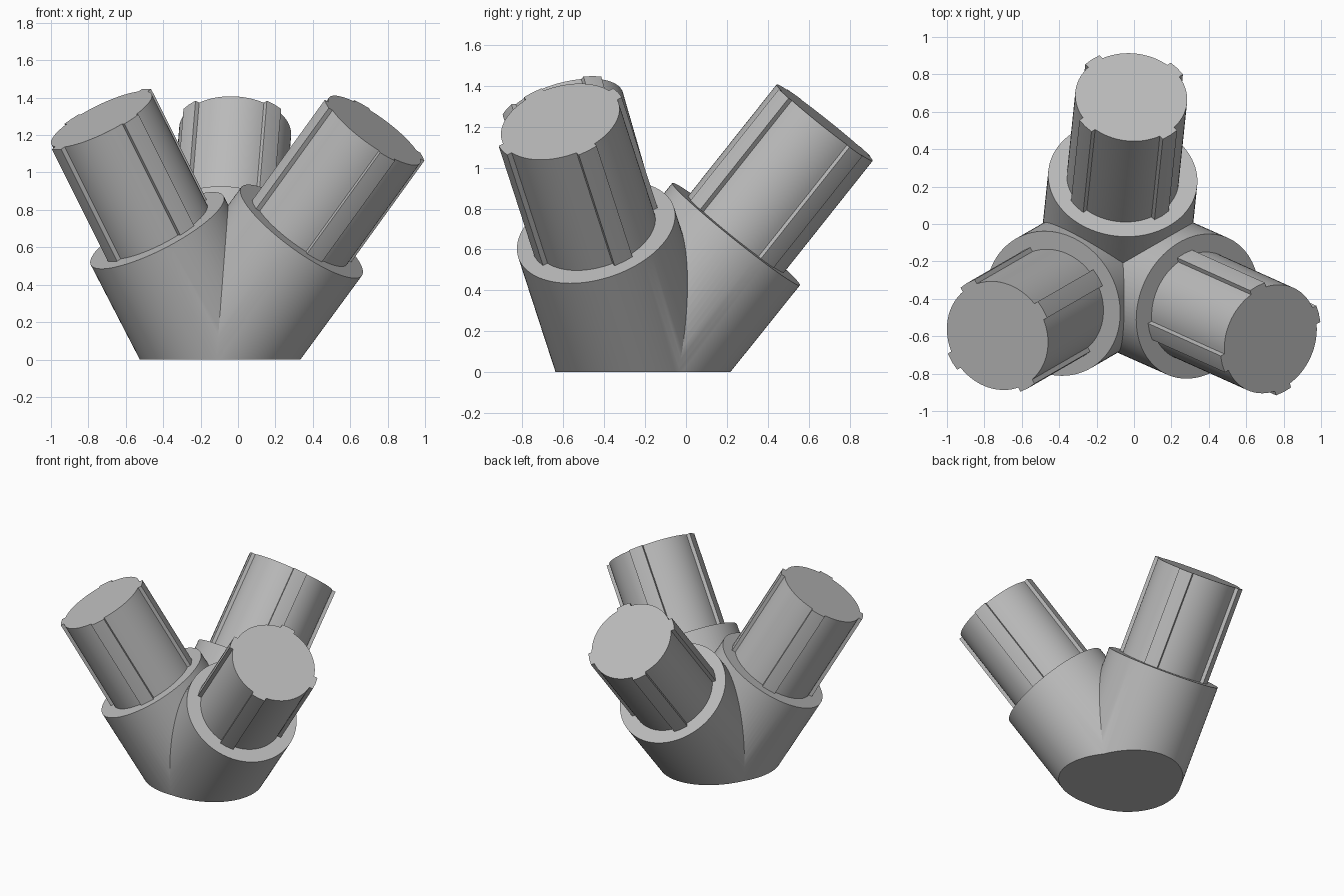
import bpy, bmesh, math
from mathutils import Vector, Matrix

if "Cube" in bpy.data.objects:
    bpy.data.objects.remove(bpy.data.objects["Cube"])

grey = bpy.data.materials.new("plain grey")
grey.diffuse_color = (0.5, 0.5, 0.5, 1)
grey.use_nodes = True
grey.node_tree.nodes["Principled BSDF"].inputs["Base Color"].default_value = grey.diffuse_color

HUB = Vector((-0.111, -0.24, 0.07))       # point where the three axes meet
COLLAR_R, PLUG_R, RIB_R, RIB_HALF = 0.40, 0.30, 0.325, 0.05

# name, collar face centre, plug end centre, rib angle offset
ARMS = [
    ("back", Vector((-0.06, 0.245, 0.675)), Vector((-0.015, 0.678, 1.22)), 45),
    ("left", Vector((-0.432, -0.425, 0.69)), Vector((-0.73, -0.597, 1.285)), 0),
    ("right", Vector((0.34, -0.44, 0.685)), Vector((0.73, -0.615, 1.225)), 45),
]


def frame(origin, axis):
    """Matrix with z along the axis and x level with the ground."""
    n = axis.normalized()
    u = Vector((0, 0, 1)).cross(n).normalized()
    v = n.cross(u)
    return Matrix.Translation(origin) @ Matrix((u, v, n)).transposed().to_4x4()


def prism(name, outline, length, matrix):
    """Extrude a closed outline along the local z axis."""
    bm = bmesh.new()
    base = bm.faces.new([bm.verts.new((x, y, 0)) for x, y in outline])
    ext = bmesh.ops.extrude_face_region(bm, geom=[base])
    top = [e for e in ext["geom"] if isinstance(e, bmesh.types.BMVert)]
    bmesh.ops.translate(bm, vec=(0, 0, length), verts=top)
    bmesh.ops.transform(bm, matrix=matrix, verts=bm.verts)
    bmesh.ops.recalc_face_normals(bm, faces=bm.faces)
    return finish(name, bm)


def finish(name, bm):
    me = bpy.data.meshes.new(name)
    bm.to_mesh(me)
    bm.free()
    me.materials.clear()
    me.materials.append(grey)
    ob = bpy.data.objects.new(name, me)
    bpy.context.collection.objects.link(ob)
    return ob


def smooth(ob):
    bpy.ops.object.select_all(action='DESELECT')
    ob.select_set(True)
    bpy.context.view_layer.objects.active = ob
    bpy.ops.object.shade_smooth_by_angle(angle=math.radians(25))


def circle(r, count):
    return [(r * math.cos(2 * math.pi * i / count), r * math.sin(2 * math.pi * i / count))
            for i in range(count)]


def ribbed_outline(offset):
    """Circle with four shallow square ribs."""
    pts = []
    half_in = math.asin(RIB_HALF / PLUG_R)
    half_out = math.asin(RIB_HALF / RIB_R)
    for q in range(4):
        c = math.radians(offset + 90 * q)
        polar = [(PLUG_R, c - half_in), (RIB_R, c - half_out), (RIB_R, c),
                 (RIB_R, c + half_out)]
        span = math.pi / 2 - 2 * half_in
        polar += [(PLUG_R, c + half_in + span * i / 18) for i in range(18)]
        pts += [(r * math.cos(a), r * math.sin(a)) for r, a in polar]
    return pts


# Round hub that closes the lower ends of the collars
bm = bmesh.new()
bmesh.ops.create_uvsphere(bm, u_segments=96, v_segments=48, radius=COLLAR_R - 0.001,
                          matrix=Matrix.Translation(HUB))
hub = finish("hub_blank", bm)

# Collars joined to the hub, ribbed plugs standing on the collar faces
blanks = [hub]
for name, collar, end, offset in ARMS:
    axis = collar - HUB
    blank = prism(name + "_collar_blank", circle(COLLAR_R, 96), axis.length, frame(HUB, axis))
    mod = hub.modifiers.new(name, 'BOOLEAN')
    mod.operation, mod.solver, mod.object = 'UNION', 'EXACT', blank
    blanks.append(blank)
    d = end - collar
    start = collar - d.normalized() * 0.01
    smooth(prism(name + "_plug", ribbed_outline(offset), d.length + 0.01, frame(start, d)))

# Body: the union cut flat at the ground
dg = bpy.context.evaluated_depsgraph_get()
bm = bmesh.new()
bm.from_mesh(hub.evaluated_get(dg).to_mesh())
bmesh.ops.remove_doubles(bm, verts=bm.verts, dist=0.0005)
cut = bmesh.ops.bisect_plane(bm, geom=bm.verts[:] + bm.edges[:] + bm.faces[:],
                             plane_co=(0, 0, 0), plane_no=(0, 0, -1), clear_outer=True)
rim = [e for e in cut["geom_cut"] if isinstance(e, bmesh.types.BMEdge)]
bmesh.ops.holes_fill(bm, edges=rim, sides=0)
bmesh.ops.recalc_face_normals(bm, faces=bm.faces)
smooth(finish("body", bm))

for ob in blanks:
    bpy.data.objects.remove(ob, do_unlink=True)
